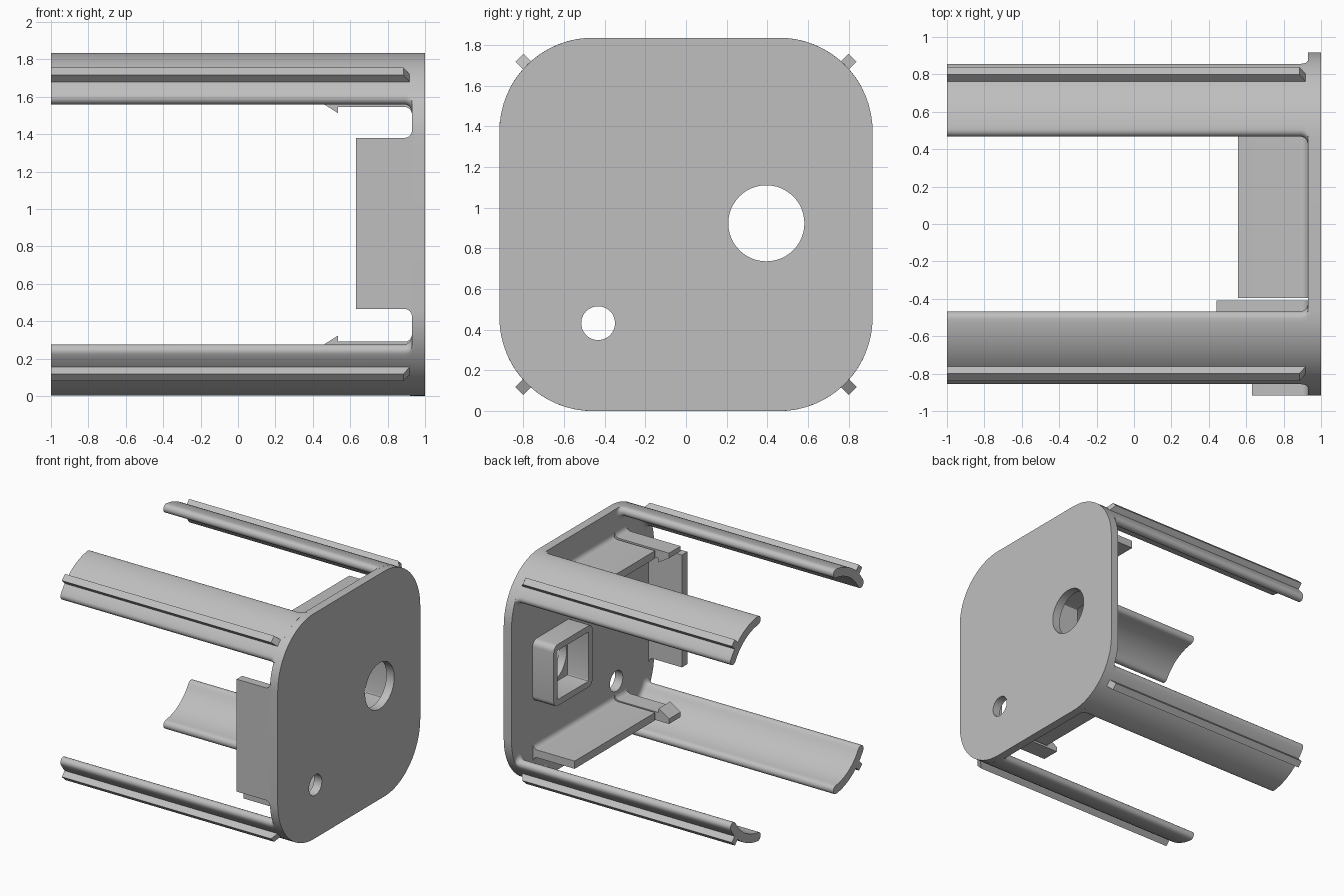
import bpy, bmesh, math
from mathutils import Matrix, Vector

if "Cube" in bpy.data.objects:
    bpy.data.objects.remove(bpy.data.objects["Cube"])

H = 0.9175            # half width of the square plate, also its centre height
R = 0.46              # corner radius
C = H - R             # corner centre offset
T = 0.07              # wall thickness
X0, X1 = 0.93, 1.0    # plate inner and outer face
FIL = 0.04            # fillet at the plate

grey = bpy.data.materials.new("light_grey")
grey.diffuse_color = (0.52, 0.52, 0.52, 1)
grey.use_nodes = True
grey.node_tree.nodes["Principled BSDF"].inputs["Base Color"].default_value = grey.diffuse_color


def finish(bm, name):
    bmesh.ops.remove_doubles(bm, verts=bm.verts, dist=1e-5)
    bmesh.ops.recalc_face_normals(bm, faces=bm.faces)
    me = bpy.data.meshes.new(name)
    bm.to_mesh(me)
    bm.free()
    me.materials.append(grey)
    ob = bpy.data.objects.new(name, me)
    bpy.context.collection.objects.link(ob)
    bpy.ops.object.select_all(action='DESELECT')
    ob.select_set(True)
    bpy.context.view_layer.objects.active = ob
    bpy.ops.object.shade_smooth_by_angle(angle=math.radians(30))
    return ob


def circle(cy, cz, r, n=48):
    return [(cy + r * math.cos(2 * math.pi * i / n),
             cz + r * math.sin(2 * math.pi * i / n)) for i in range(n)]


def rounded_square(cy, cz, half, r, n=16):
    pts = []
    for k, (sy, sz) in enumerate([(1, 1), (-1, 1), (-1, -1), (1, -1)]):
        for i in range(n + 1):
            a = math.pi / 2 * (k + i / n)
            pts.append((cy + sy * (half - r) + r * math.cos(a),
                        cz + sz * (half - r) + r * math.sin(a)))
    return pts


def slab(name, loops, x0, x1):
    """Flat outline in the y-z plane with holes, extruded along x."""
    cu = bpy.data.curves.new(name, 'CURVE')
    cu.dimensions = '2D'
    cu.fill_mode = 'BOTH'
    cu.extrude = (x1 - x0) / 2
    for loop in loops:
        sp = cu.splines.new('POLY')
        sp.points.add(len(loop) - 1)
        for p, (y, z) in zip(sp.points, loop):
            p.co = (y, z, 0, 1)
        sp.use_cyclic_u = True
    tmp = bpy.data.objects.new(name + "_outline", cu)
    bpy.context.collection.objects.link(tmp)
    dg = bpy.context.evaluated_depsgraph_get()
    me = bpy.data.meshes.new_from_object(tmp.evaluated_get(dg))
    bm = bmesh.new()
    bm.from_mesh(me)
    bpy.data.objects.remove(tmp)
    bpy.data.meshes.remove(me)
    # local x -> y, local y -> z, local z -> x
    bm.transform(Matrix(((0, 0, 1, (x0 + x1) / 2), (1, 0, 0, 0),
                         (0, 1, 0, 0), (0, 0, 0, 1))))
    return finish(bm, name)


def tab(name, end, z0, z1, y0, y1, flip=False):
    """Prism sticking out of the plate: free-end x-z points plus base fillets."""
    n = 6
    arc = [(X0 - FIL + FIL * math.sin(a), FIL - FIL * math.cos(a))
           for a in [math.pi / 2 * i / n for i in range(n + 1)]]
    prof = list(end) + [(x, z0 - g) for x, g in arc]
    prof += [(X0 + 0.01, z0 - FIL), (X0 + 0.01, z1 + FIL)]
    prof += [(x, z1 + g) for x, g in reversed(arc)]
    if flip:
        prof = [(x, 2 * H - z) for x, z in prof]
    bm = bmesh.new()
    f = bm.faces.new([bm.verts.new((x, y0, z)) for x, z in prof])
    ext = bmesh.ops.extrude_face_region(bm, geom=[f])
    bmesh.ops.translate(bm, vec=(0, y1 - y0, 0),
                        verts=[g for g in ext['geom'] if isinstance(g, bmesh.types.BMVert)])
    return finish(bm, name)


def rail_section(grow):
    """Curved strip with round edges; grow widens it towards the plate."""
    t = T + grow
    rm, rc = R - t / 2, T / 2
    a0, a1 = math.radians(31) - grow / 0.42, math.radians(84) + grow / 0.42
    n, m = 16, 8
    pts = [(R * math.cos(a), R * math.sin(a))
           for a in [a0 + (a1 - a0) * i / n for i in range(n + 1)]]
    for a, s in ((a1, 1), (a0, -1)):
        if s < 0:
            pts += [((R - t) * math.cos(b), (R - t) * math.sin(b))
                    for b in [a1 + (a0 - a1) * i / n for i in range(n + 1)]]
        for i in range(1, m):
            q = math.pi * i / m if s > 0 else math.pi * (1 - i / m)
            r = rm + t / 2 * math.cos(q)
            off = rc * math.sin(q) * s
            pts.append((r * math.cos(a) - off * math.sin(a),
                        r * math.sin(a) + off * math.cos(a)))
    return pts


def rail(name, sy, sz):
    n = 6
    steps = [(-1.0, 0)]
    for i in range(n + 1):
        a = math.pi / 2 * i / n
        steps.append((X0 - FIL + FIL * math.sin(a), FIL * (1 - math.cos(a))))
    steps.append((X0 + 0.01, FIL))
    bm = bmesh.new()
    rings = [[bm.verts.new((x, sy * (C + y), H + sz * (C + z)))
              for y, z in rail_section(g)] for x, g in steps]
    for a, b in zip(rings, rings[1:]):
        for i in range(len(a)):
            j = (i + 1) % len(a)
            bm.faces.new((a[i], a[j], b[j], b[i]))
    bm.faces.new(rings[0])
    bm.faces.new(rings[-1])
    return finish(bm, name)


def rib(name, sy, sz):
    """Small square guide strip on the outside of a rail, slanted at its end."""
    d = Vector((0, sy, sz)).normalized()
    w = Vector((0, -sy, sz)).normalized() * 0.028
    c = Vector((0, sy * C, H + sz * C))
    bm = bmesh.new()
    for r, xe in ((0.44, 0.93), (0.511, 0.885)):
        for x in (-1.0, xe):
            for s in (-1, 1):
                bm.verts.new(c + d * r + w * s + Vector((x, 0, 0)))
    bmesh.ops.convex_hull(bm, input=bm.verts)
    bmesh.ops.dissolve_limit(bm, angle_limit=0.02, verts=bm.verts, edges=bm.edges)
    return finish(bm, name)


# End plate with two round holes
slab("end_plate", [rounded_square(0, H, H, R), circle(0.395, 0.923, 0.187),
                   circle(-0.432, 0.432, 0.083)], X0, X1)

# Hollow square socket behind the large hole
slab("socket", [rounded_square(0.395, 0.923, 0.25, 0.05, 6),
                rounded_square(0.395, 0.923, 0.2, 0.01, 3)], 0.74, X0 + 0.005)

# Four corner rails with guide ribs
for sy, side in ((-1, "front"), (1, "back")):
    for sz, level in ((-1, "lower"), (1, "upper")):
        rail(f"{level}_{side}_rail", sy, sz)
        rib(f"{level}_{side}_rib", sy, sz)

# Side wall at the front
tab("side_wall", [(0.63, 1.38), (0.63, 0.465)], 0.465, 1.38, -H, -H + T)

# Shelves and snap arms, upper and lower
for level, flip in (("upper", False), ("lower", True)):
    tab(level + "_shelf", [(0.555, 1.608), (0.555, 1.545)], 1.545, 1.608, -0.395, 0.64, flip)
    tab(level + "_snap_arm", [(0.44, 1.613), (0.44, 1.572), (0.535, 1.512), (0.535, 1.545)],
        1.545, 1.613, -0.56, -0.41, flip)
